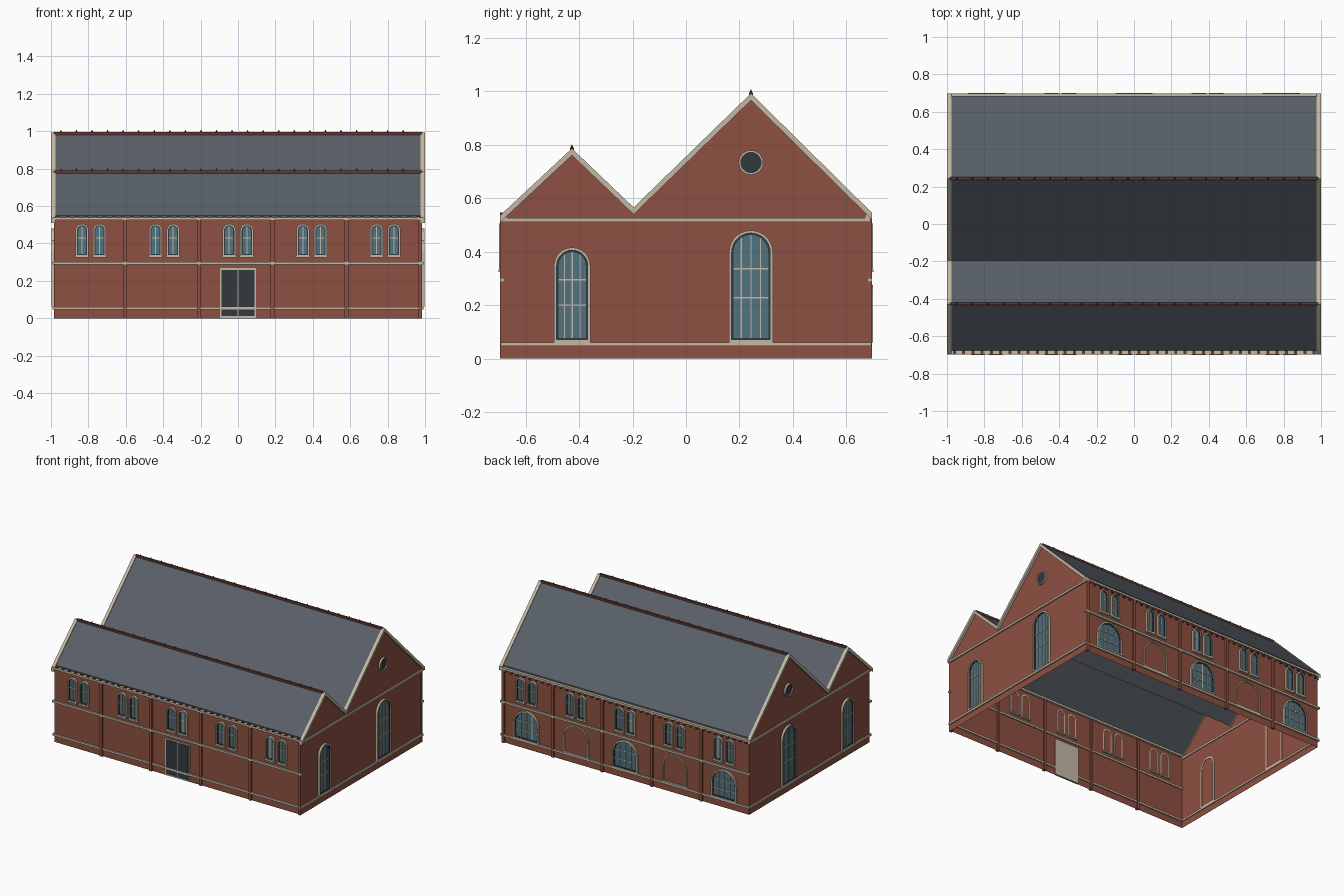
import bpy, bmesh, math
from mathutils import Matrix, Vector

if "Cube" in bpy.data.objects:
    bpy.data.objects.remove(bpy.data.objects["Cube"])

COLORS = {
    "brick": (0.27, 0.08, 0.053), "slate": (0.10, 0.115, 0.14), "stone": (0.55, 0.48, 0.37),
    "glass": (0.08, 0.17, 0.22), "dark": (0.03, 0.042, 0.052), "ridge": (0.12, 0.04, 0.03),
}
MATS = {}
for key, col in COLORS.items():
    MATS[key] = bpy.data.materials.new(key)
    MATS[key].diffuse_color = (*col, 1)

WX, WY, EAVE = 0.983, 0.685, 0.535
parts = {}


def part(name, mat):
    if name not in parts:
        parts[name] = (bmesh.new(), mat)
    return parts[name][0]


def frame(u, d, dist):
    """Wall frame: local (u along wall, v up, d outward) to world."""
    u, d = Vector(u), Vector(d)
    m = Matrix((u, Vector((0, 0, 1)), d)).transposed().to_4x4()
    m.translation = d * dist
    return m


FRONT = frame((1, 0, 0), (0, -1, 0), WY)
BACK = frame((-1, 0, 0), (0, 1, 0), WY)
RIGHT = frame((0, 1, 0), (1, 0, 0), WX)
LEFT = frame((0, -1, 0), (-1, 0, 0), WX)
SIDES = {"front": FRONT, "back": BACK, "right": RIGHT, "left": LEFT}


def prism(bm, m, pts, d0, d1):
    lo, hi = ([bm.verts.new(m @ Vector((u, v, d))) for u, v in pts] for d in (d0, d1))
    bm.faces.new(lo[::-1])
    bm.faces.new(hi)
    for i in range(len(pts)):
        j = (i + 1) % len(pts)
        bm.faces.new((lo[i], lo[j], hi[j], hi[i]))


def box(bm, m, u0, u1, v0, v1, d0, d1):
    prism(bm, m, [(u0, v0), (u1, v0), (u1, v1), (u0, v1)], d0, d1)


def ring(bm, m, outer, inner, d0, d1):
    loops = [[bm.verts.new(m @ Vector((u, v, d))) for u, v in p]
             for p, d in ((outer, d0), (outer, d1), (inner, d1), (inner, d0))]
    n = len(outer)
    for a in range(4):
        A, B = loops[a], loops[(a + 1) % 4]
        for i in range(n):
            j = (i + 1) % n
            bm.faces.new((A[i], A[j], B[j], B[i]))


def arch(u, z0, spring, r, n=14):
    return [(u - r, z0), (u + r, z0)] + [
        (u + r * math.cos(math.pi * i / n), spring + r * math.sin(math.pi * i / n))
        for i in range(n + 1)]


def circle(u, v, r, n=24):
    return [(u + r * math.cos(math.tau * i / n), v + r * math.sin(math.tau * i / n)) for i in range(n)]


def window(side, kind, u, z0, top, r, t, cols, rows, blind=False):
    """Arched window: stone surround, dark sash, glass and glazing bars."""
    m, s = SIDES[side], top - r
    name = f"{side}_{kind}"
    ri, zi = r - t, z0 + t
    if blind:
        ring(part(name + "_blind_arch", "stone"), m, arch(u, z0, s, r), arch(u, zi, s, ri), 0, 0.008)
        return
    ring(part(name + "_surround", "stone"), m, arch(u, z0, s, r), arch(u, zi, s, ri), -0.002, 0.015)
    ring(part(name + "_sash", "dark"), m, arch(u, zi, s, ri),
         arch(u, zi + t * .7, s, ri - t * .7), 0, 0.009)
    prism(part(name + "_glass", "glass"), m, arch(u, zi, s, ri), 0.001, 0.004)
    bars, b = part(name + "_bars", "stone"), 0.0025
    for i in range(1, cols):
        x = ri * (2 * i / cols - 1)
        box(bars, m, u + x - b, u + x + b, zi, s + math.sqrt(ri * ri - x * x) - .003, 0.003, 0.008)
    for z in rows:
        w = ri if z < s else math.sqrt(ri * ri - (z - s) ** 2)
        box(bars, m, u - w, u + w, z - b, z + b, 0.003, 0.008)


# Gable outline (y, z): eave, low ridge, valley, high ridge, eave
GABLE = [(-0.697, 0.535), (-0.427, 0.787), (-0.196, 0.566), (0.243, 0.993), (0.697, 0.545)]
inner = [(-WY, 0.53)] + [(y, z - 0.015) for y, z in GABLE[1:4]] + [(WY, 0.54)]

# Thin brick walls, open underneath
walls = part("brick_walls", "brick")
end = [(-WY, 0), (WY, 0)] + inner[::-1]
for m, pts in (
        (FRONT, [(-WX, 0), (WX, 0), (WX, EAVE), (-WX, EAVE)]),
        (BACK, [(-WX, 0), (WX, 0), (WX, EAVE), (-WX, EAVE)]),
        (RIGHT, end), (LEFT, [(-y, z) for y, z in end[::-1]])):
    walls.faces.new([walls.verts.new(m @ Vector((u, v, 0))) for u, v in pts])

# Roof slopes and gable copings
roof_line = [(-0.675, 0.549)] + [(y, z - 0.006) for y, z in GABLE[1:4]] + [(0.683, 0.553)]


def sheet(bm, line, thick, d0, d1):
    for (a, za), (b, zb) in zip(line, line[1:]):
        prism(bm, RIGHT, [(a, za - thick), (b, zb - thick), (b, zb), (a, za)], d0, d1)


sheet(part("slate_roof", "slate"), roof_line, 0.01, -2 * WX, 0)
sheet(part("right_gable_coping", "stone"), GABLE, 0.026, -0.006, 0.017)
sheet(part("left_gable_coping", "stone"), GABLE, 0.026, -2 * WX - 0.017, -2 * WX + 0.006)

# Ridge caps with a row of small spikes
for name, (y, z) in (("low_ridge", GABLE[1]), ("high_ridge", GABLE[3])):
    box(part(name + "_cap", "ridge"), RIGHT, y - 0.007, y + 0.007, z - 0.016, z + 0.002, -2 * WX, 0)
    for i in range(23):
        bmesh.ops.create_cone(part(name + "_spikes", "ridge"), segments=4, radius1=0.008, radius2=0.001,
                              depth=0.016, cap_ends=True,
                              matrix=Matrix.Translation((-0.947 + i * 0.0832, y, z + 0.006)))

# Long walls: bands, cornice, dentils, pilasters, paired upper windows
for side in ("front", "back"):
    m, sx = SIDES[side], 1 if side == "front" else -1
    L = WX + 0.01
    box(part(side + "_base_band", "stone"), m, -L, L, 0.047, 0.061, -0.008, 0.010)
    box(part(side + "_middle_band", "stone"), m, -L, L, 0.287, 0.301, -0.008, 0.012)
    box(part(side + "_cornice", "stone"), m, -L, L, 0.526, 0.54, -0.015, 0.012)
    low, high = (0.53, 0.547) if side == "front" else (0.51, 0.53)
    for i in range(40):
        x = -0.96 + i * 0.0493
        box(part(side + "_dentils", "ridge"), m, x - 0.008, x + 0.008, low, high, -0.012, 0.011)
    for i in range(5):
        x = sx * (-0.604 + 0.3945 * i)
        box(part(side + "_pilasters", "brick"), m, x - 0.01, x + 0.01, 0, 0.526, -0.01, 0.0115)
        c = (i - 2) * 0.3935
        for o in (-0.047, 0.047):
            window(side, "upper_window", c + o, 0.33, 0.505, 0.035, 0.008, 2, [0.43])
            box(part(side + "_upper_sills", "stone"), m, c + o - 0.038, c + o + 0.038,
                0.324, 0.334, -0.01, 0.016)
        # Lower back bays alternate glazed and blind arches
        if side == "back":
            window(side, "lower_window", c, 0.061, 0.275, 0.1, 0.009, 4, [0.13, 0.195], blind=i % 2 == 1)

# Gable ends: bands, tall arched windows, round window
for side, sy in (("right", 1), ("left", -1)):
    m = SIDES[side]
    box(part(side + "_base_band", "stone"), m, -0.692, 0.692, 0.047, 0.061, -0.006, 0.010)
    box(part(side + "_eave_band", "stone"), m, -0.69, 0.69, 0.512, 0.526, -0.006, 0.010)
    window(side, "small_window", sy * -0.426, 0.061, 0.416, 0.068, 0.010, 4, [0.2, 0.295])
    window(side, "large_window", sy * 0.243, 0.061, 0.48, 0.082, 0.010, 4, [0.228, 0.337])
    o = sy * 0.243
    ring(part(side + "_round_window_surround", "stone"), m, circle(o, 0.734, 0.046),
         circle(o, 0.734, 0.038), 0, 0.013)
    prism(part(side + "_round_window_pane", "dark"), m, circle(o, 0.734, 0.039), 0.001, 0.005)

# Front double door
box(part("door_frame", "stone"), FRONT, -0.097, 0.097, 0.002, 0.268, -0.008, 0.006)
for a, b in ((-0.088, -0.002), (0.002, 0.088)):
    box(part("door_leaves", "dark"), FRONT, a, b, 0.012, 0.259, 0.003, 0.009)

# Emit one object per part
for name, (bm, mat) in parts.items():
    if name != "brick_walls":
        bmesh.ops.recalc_face_normals(bm, faces=bm.faces[:])
    me = bpy.data.meshes.new(name)
    bm.to_mesh(me)
    bm.free()
    me.materials.append(MATS[mat])
    bpy.context.collection.objects.link(bpy.data.objects.new(name, me))

for m in bpy.data.materials:
    if m.users and not m.is_grease_pencil:
        m.use_nodes = True
        m.node_tree.nodes["Principled BSDF"].inputs["Base Color"].default_value = m.diffuse_color
